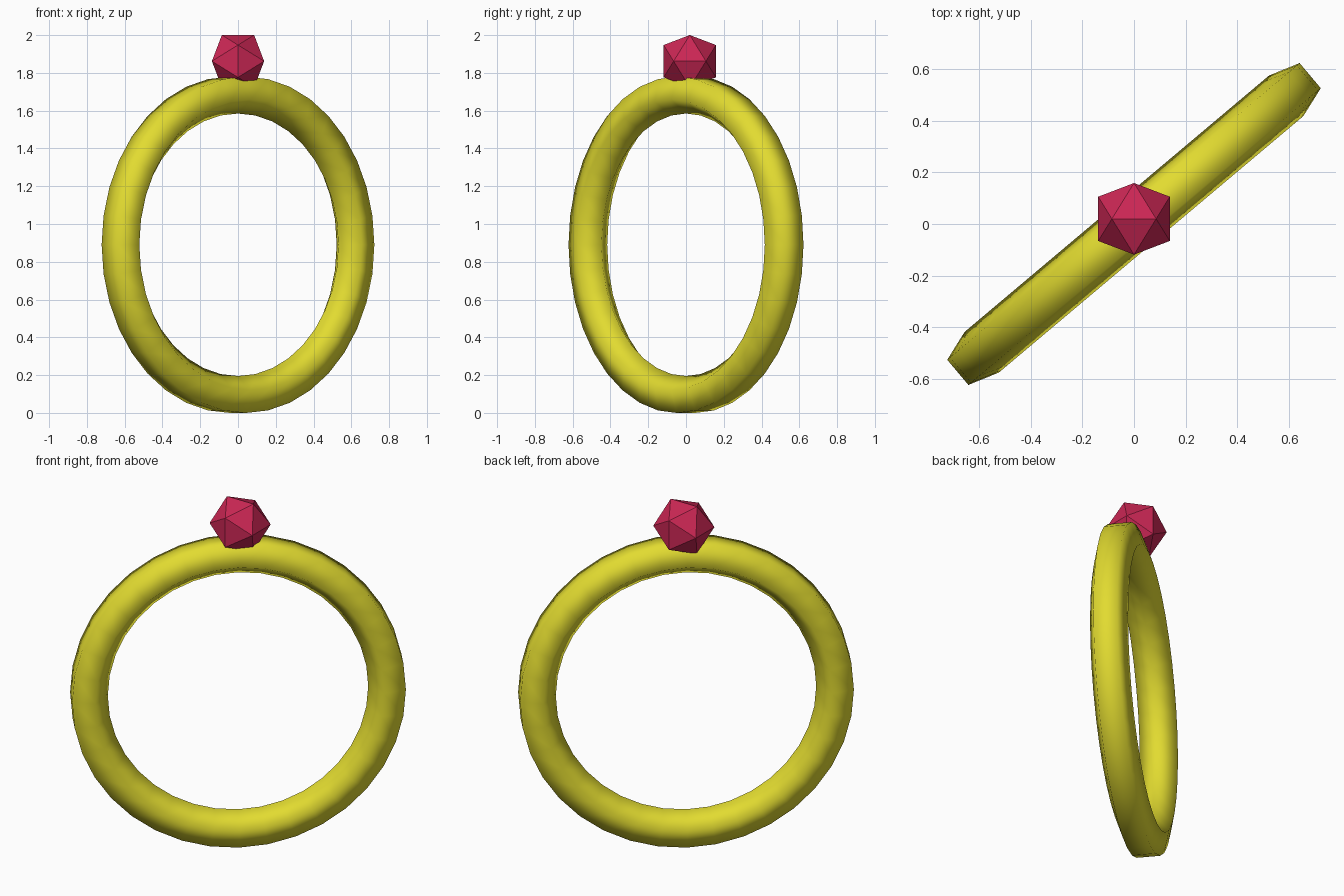
import bpy
import bmesh
import math
from mathutils import Matrix, Vector

cube = bpy.data.objects.get("Cube")
if cube:
    bpy.data.objects.remove(cube, do_unlink=True)


def make_material(name, rgb):
    mat = bpy.data.materials.new(name)
    mat.use_nodes = True
    color = (*rgb, 1.0)
    mat.diffuse_color = color
    mat.node_tree.nodes["Principled BSDF"].inputs["Base Color"].default_value = color
    return mat


def finish(bm, name, mat, smooth):
    bmesh.ops.recalc_face_normals(bm, faces=bm.faces)
    for face in bm.faces:
        face.smooth = smooth
    mesh = bpy.data.meshes.new(name)
    bm.to_mesh(mesh)
    bm.free()
    mesh.materials.append(mat)
    obj = bpy.data.objects.new(name, mesh)
    bpy.context.collection.objects.link(obj)
    return obj


gold = make_material("yellow gold", (0.76, 0.71, 0.03))
ruby = make_material("ruby red", (0.60, 0.02, 0.09))

# Band: five-sided section, flat side outward, spun into a standing ring
MAJOR, MINOR, SIDES, STEPS = 0.803, 0.108, 5, 36
bm = bmesh.new()
section = []
for i in range(SIDES):
    a = math.pi + math.tau * i / SIDES
    section.append(bm.verts.new((MAJOR + MINOR * math.cos(a), MINOR * math.sin(a), 0)))
edges = [bm.edges.new((section[i], section[(i + 1) % SIDES])) for i in range(SIDES)]
bmesh.ops.spin(bm, geom=section + edges, cent=(0, 0, 0), axis=(0, 1, 0),
               angle=math.tau, steps=STEPS, use_merge=True)
bmesh.ops.remove_doubles(bm, verts=bm.verts, dist=0.0005)
band = finish(bm, "ring_band", gold, True)
band.location.z = 0.89
band.rotation_euler.z = math.radians(40.1)

# Gem: regular icosahedron with one edge lying level on top
PHI = (1 + math.sqrt(5)) / 2
bm = bmesh.new()
for s in (-1, 1):
    for t in (-PHI, PHI):
        for p in ((s, 0, t), (0, t, s), (t, s, 0)):
            bm.verts.new(Vector(p) * 0.0855)
bmesh.ops.convex_hull(bm, input=bm.verts)
gem = finish(bm, "gem", ruby, False)
gem.location = (0, 0.02, 1.862)
